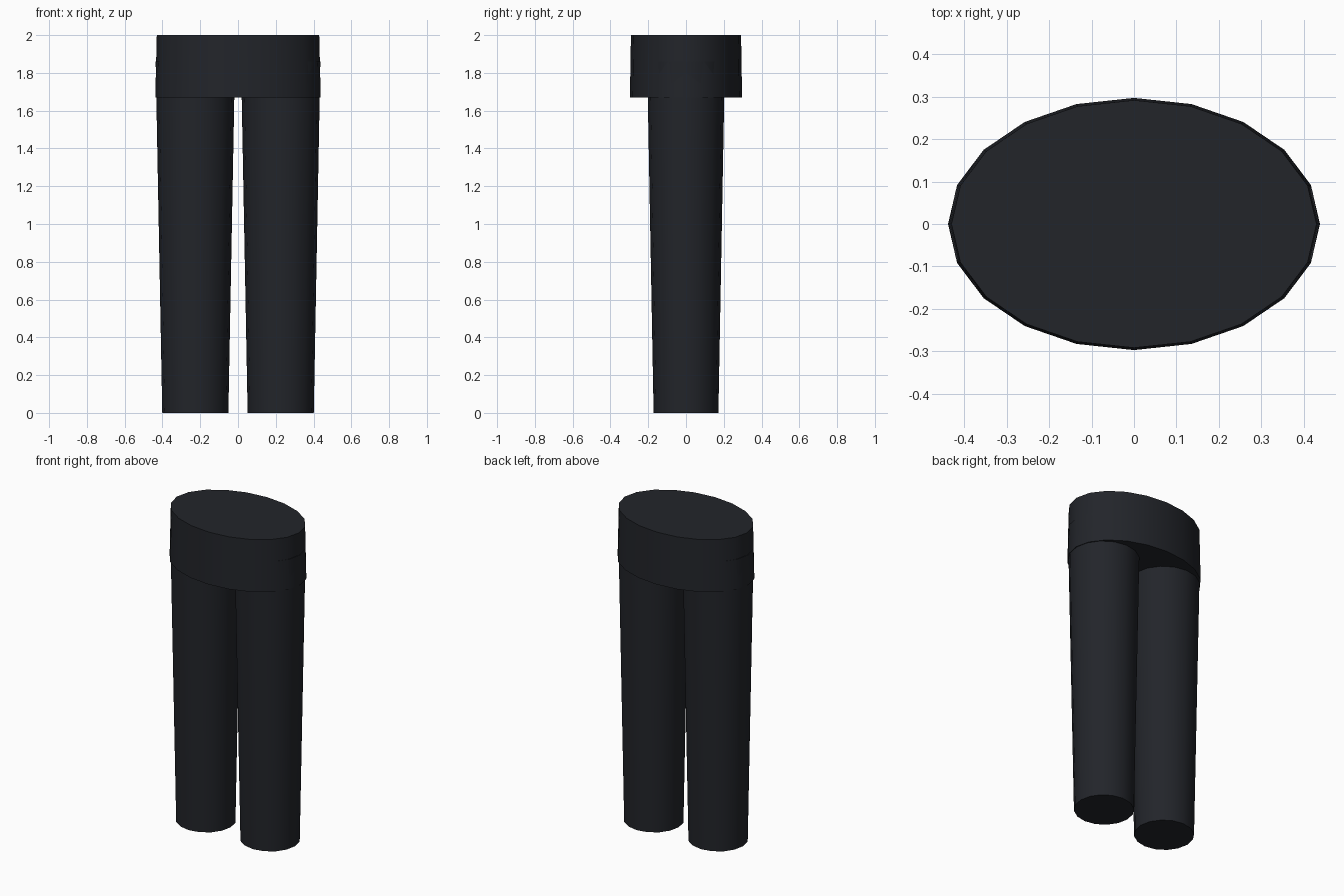
import bpy

if "Cube" in bpy.data.objects:
    bpy.data.objects.remove(bpy.data.objects["Cube"])

mat = bpy.data.materials.new("dark_cloth")
mat.diffuse_color = (0.016, 0.018, 0.023, 1)
mat.use_nodes = True
mat.node_tree.nodes["Principled BSDF"].inputs["Base Color"].default_value = mat.diffuse_color


def tapered(name, sides, r_bottom, r_top, z0, z1, x=0, y_scale=1):
    """Tapered, capped tube from z0 to z1."""
    bpy.ops.mesh.primitive_cone_add(vertices=sides, radius1=r_bottom, radius2=r_top,
                                    depth=z1 - z0, location=(x, 0, (z0 + z1) / 2))
    ob = bpy.context.object
    ob.name = name
    ob.scale.y = y_scale
    bpy.ops.object.transform_apply(location=False, rotation=False, scale=True)
    ob.data.materials.append(mat)
    bpy.ops.object.shade_smooth_by_angle()
    return ob


# Oval waist section
tapered("waist", 20, 0.438, 0.43, 1.67, 2.0, y_scale=0.678)

# Trouser legs, running up into the waist
for side, name in ((-1, "left_leg"), (1, "right_leg")):
    tapered(name, 16, 0.175, 0.21, 0.0, 1.86, x=side * 0.226, y_scale=0.98)
